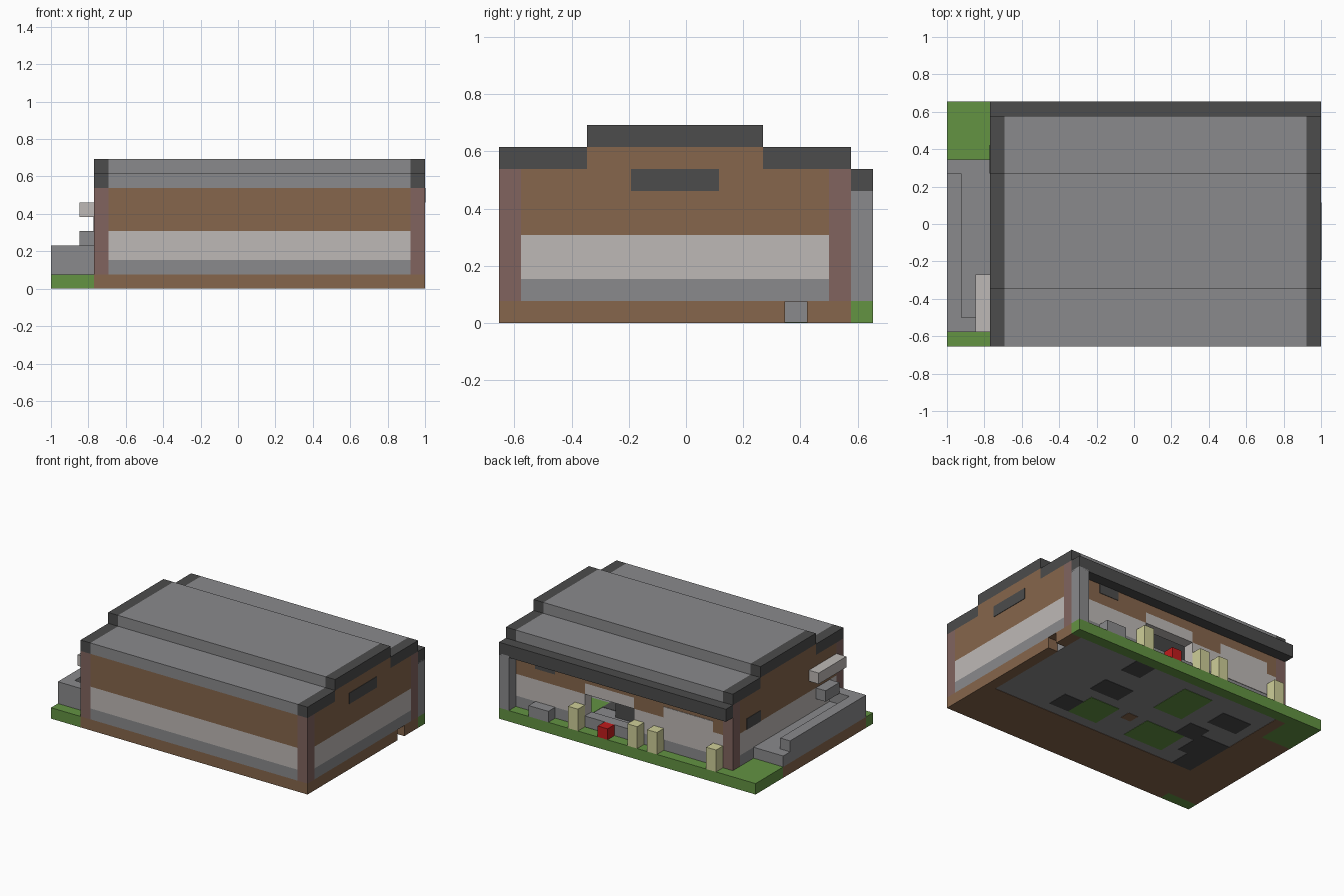
import bpy
import bmesh
from mathutils import Vector

old = bpy.data.objects.get("Cube")
if old:
    bpy.data.objects.remove(old, do_unlink=True)

U = 1 / 13                      # one building block
ORIGIN = Vector((-1, -8.5 * U, 0))


def material(name, r, g, b):
    """Flat material from 0-255 display colour, stored as linear values."""
    lin = [((c / 255 + 0.055) / 1.055) ** 2.4 for c in (r, g, b)] + [1]
    m = bpy.data.materials.new(name)
    m.use_nodes = True
    m.diffuse_color = lin
    m.node_tree.nodes["Principled BSDF"].inputs["Base Color"].default_value = lin
    return m


BROWN = material("brown brick", 134, 102, 76)
MAUVE = material("mauve corner brick", 129, 100, 95)
GREY = material("mid grey", 138, 138, 140)
LIGHT = material("light grey", 190, 185, 182)
DARK = material("dark trim", 76, 76, 76)
GREEN = material("grass green", 99, 147, 66)
CREAM = material("cream", 206, 206, 152)
RED = material("red", 192, 28, 28)


def box(name, mat, x, y, z):
    """Box between block coordinates given as (start, end) on each axis."""
    bm = bmesh.new()
    bmesh.ops.create_cube(bm, size=1)
    low = Vector((x[0], y[0], z[0]))
    size = Vector((x[1], y[1], z[1])) - low
    for v in bm.verts:
        v.co = ORIGIN + U * (low + size * (v.co + Vector((.5, .5, .5))))
    me = bpy.data.meshes.new(name)
    bm.to_mesh(me)
    bm.free()
    me.materials.append(mat)
    ob = bpy.data.objects.new(name, me)
    bpy.context.collection.objects.link(ob)
    return ob


def banded_wall(name, x, y):
    """Wall with a grey plinth band, a light band and brown brick above."""
    for part, mat, z in (("plinth", GREY, (1, 2)), ("light_band", LIGHT, (2, 4)),
                         ("brick", BROWN, (4, 7))):
        box(f"{name}_{part}", mat, x, y, z)


# Base with a small notch in the left side
box("base_front", BROWN, (3, 26), (0, 5), (0, 1))
box("base_right", BROWN, (3, 4), (5, 16), (0, 1))
box("base_left", BROWN, (25, 26), (5, 13), (0, 1))
box("base_left_rear", BROWN, (25, 26), (14, 16), (0, 1))
box("notch_lintel", BROWN, (25, 26), (13, 14), (.97, 1))
box("floor_slab", GREY, (4, 25), (5, 16), (.03, 1))

# Patches running through the floor
patches = {
    GREEN: (((15, 18), (6, 9)), ((10, 13), (11, 15)), ((8, 12), (6, 9)), ((19, 22), (11, 14))),
    DARK: (((16, 19), (10, 12)), ((18, 20), (6, 8)), ((17, 19), (14, 16)),
           ((5, 8), (12, 14)), ((4, 7), (7, 10)), ((7, 9), (9, 11)), ((4, 6), (5, 7))),
    BROWN: (((13, 14), (8, 9)),),
}
for mat, rects in patches.items():
    for x, y in rects:
        low = 0 if mat != GREEN or x[0] < 19 else .5
        box("floor_patch", mat, x, y, (low, 1.03))

# Grass
box("rear_lawn", GREEN, (0, 26), (16, 17), (0, 1))
box("side_lawn", GREEN, (0, 3), (13, 16), (0, 1))
box("front_lawn", GREEN, (0, 3), (0, 1), (0, 1))

# Main walls
banded_wall("front_wall", (4, 25), (0, 1))
banded_wall("left_wall", (25, 26), (1, 15))
banded_wall("right_wall", (3, 4), (1, 15))
banded_wall("rear_wall_right", (4, 13), (15, 16))
banded_wall("rear_wall_left", (18, 25), (15, 16))

# Rear window opening and panels
box("rear_window_sill", GREY, (13, 18), (15, 16), (1, 2))
box("rear_window_lintel", LIGHT, (13, 18), (15, 16), (4, 5))
box("rear_window_brick", BROWN, (13, 18), (15, 16), (5, 7))
box("rear_panel", LIGHT, (5, 10), (15.9, 16.04), (2, 5))

# Corner columns
for x in (3, 25):
    for y in (0, 15):
        box("corner_column", MAUVE, (x, x + 1), (y, y + 1), (1, 7))
box("rear_porch_column", GREY, (25, 26), (16, 17), (1, 6))

# Stepped roof: grey slabs with dark end caps
for name, y, z in (("front_roof", (0, 4), 7), ("ridge_roof", (4, 12), 8), ("rear_roof", (12, 16), 7)):
    box(name, GREY, (4, 25), y, (z, z + 1))
    for x in (3, 25):
        box(name + "_end", DARK, (x, x + 1), y, (z, z + 1))
for x in (3, 25):
    box("gable", BROWN, (x, x + 1), (4, 12), (7, 8))
box("rear_eave", DARK, (3, 26), (16, 17), (5.85, 7))

# Dark windows as thin plates
box("left_gable_window", DARK, (25.9, 26.04), (6, 10), (6, 7))
box("right_window", DARK, (2.96, 3.1), (12, 14), (4, 5))
box("rear_window", DARK, (21, 23), (15.9, 16.04), (5, 6))

# Raised side terrace with parapet
box("terrace_base", BROWN, (0, 3), (1, 13), (0, 1))
box("terrace_floor", GREY, (0, 3), (1, 13), (1, 2))
box("terrace_parapet", GREY, (0, 1), (1, 12), (2, 3))
box("terrace_end_wall", GREY, (1, 3), (1, 2), (2, 3))
box("wall_unit", GREY, (2, 3), (2, 4), (3, 4))
box("terrace_awning", LIGHT, (2, 3), (1, 5), (5, 6))

# Items on the rear lawn
for x in (4, 10, 12, 18):
    box("cream_post", CREAM, (x, x + 1), (16, 17), (1, 3))
box("red_box", RED, (15, 16), (16, 17), (1, 2))
box("grey_bench", GREY, (21, 23), (16, 17), (1, 2))

# Counter inside the rear window
box("inside_counter", DARK, (13, 17), (12, 13), (1, 3))
